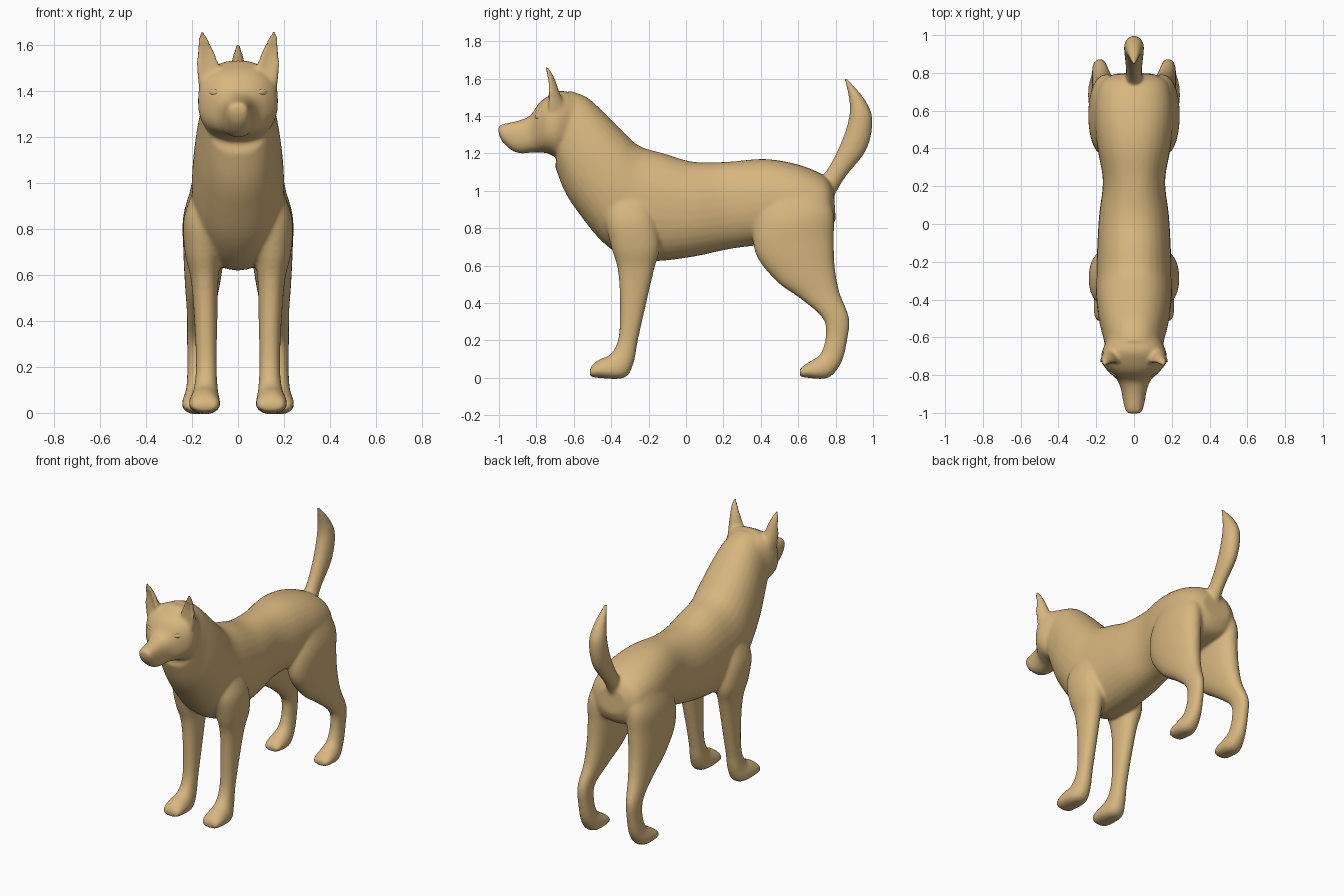
import bpy
import bmesh
from math import sin, cos, pi, copysign
from mathutils import Vector, Matrix

old = bpy.data.objects.get("Cube")
if old:
    bpy.data.objects.remove(old, do_unlink=True)

fur = bpy.data.materials.new("tan fur")
fur.use_nodes = True
color = (0.68, 0.47, 0.21, 1)
fur.diffuse_color = color
fur.node_tree.nodes["Principled BSDF"].inputs["Base Color"].default_value = color

SIDES = 32
STEPS = 5


def spline(a, b, c, d, t):
    """Smooth curve value between b and c."""
    return b + t * (c - a + t * (2 * a - 5 * b + 4 * c - d + t * (3 * (b - c) + d - a))) / 2


def squash(v, power):
    return copysign(abs(v) ** (2 / power), v)


def loft(bm, sections, side=1, power=2.0, cup=0.0):
    """Skin rings given as (y, z) of one edge, (y, z) of the other, half width, centre x."""
    rows = [tuple(s) + (0,) * (6 - len(s)) for s in sections]
    rows = [rows[0]] + rows + [rows[-1]]
    dense = []
    for a, b, c, d in zip(rows, rows[1:], rows[2:], rows[3:]):
        for k in range(STEPS):
            dense.append([spline(*v, k / STEPS) for v in zip(a, b, c, d)])
    dense.append(rows[-1])
    rings = []
    for y1, z1, y2, z2, width, cx in dense:
        mid = Vector((side * cx, (y1 + y2) / 2, (z1 + z2) / 2))
        half = Vector((0, (y1 - y2) / 2, (z1 - z2) / 2))
        ring = []
        for i in range(SIDES):
            c, s = cos(2 * pi * i / SIDES), sin(2 * pi * i / SIDES)
            p = mid + half * squash(c, power) + Vector((width * squash(s, power), 0, 0))
            p.y -= cup * width * s * s
            ring.append(bm.verts.new(p))
        rings.append(ring)
    for r, q in zip(rings, rings[1:]):
        for i in range(SIDES):
            j = (i + 1) % SIDES
            bm.faces.new((r[i], r[j], q[j], q[i]))
    bm.faces.new(rings[0])
    bm.faces.new(rings[-1])


def finish(bm, name):
    bmesh.ops.recalc_face_normals(bm, faces=bm.faces)
    for f in bm.faces:
        f.smooth = True
    mesh = bpy.data.meshes.new(name)
    bm.to_mesh(mesh)
    bm.free()
    mesh.materials.append(fur)
    obj = bpy.data.objects.new(name, mesh)
    bpy.context.collection.objects.link(obj)
    return obj


def ellipsoid(name, place, size, turn=0.0):
    bm = bmesh.new()
    bmesh.ops.create_uvsphere(bm, u_segments=24, v_segments=16, radius=1,
                              matrix=Matrix.Translation(place) @ Matrix.Rotation(turn, 4, "Z")
                              @ Matrix.Diagonal((*size, 1)))
    return finish(bm, name)


# Torso and neck, from rump to skull
torso = [
    (.79, 1.01, .80, .85, .10), (.74, 1.08, .75, .77, .18),
    (.6, 1.14, .58, .73, .21), (.42, 1.17, .4, .71, .195),
    (.22, 1.155, .24, .69, .165), (.04, 1.155, .05, .65, .185),
    (-.12, 1.2, -.14, .625, .195), (-.25, 1.24, -.3, .63, .2),
    (-.34, 1.32, -.45, .73, .2), (-.44, 1.42, -.58, .89, .185),
    (-.53, 1.5, -.65, 1.0, .165), (-.62, 1.535, -.7, 1.13, .15),
]
# Head, from skull to muzzle tip
head = [
    (-.56, 1.5, -.62, 1.2, .13), (-.66, 1.535, -.69, 1.18, .17),
    (-.73, 1.51, -.74, 1.2, .17), (-.785, 1.47, -.78, 1.205, .135),
    (-.83, 1.405, -.82, 1.205, .09), (-.88, 1.38, -.88, 1.2, .068),
    (-.94, 1.365, -.93, 1.215, .058), (-.985, 1.355, -.98, 1.26, .047),
    (-1.005, 1.34, -1.0, 1.3, .035),
]
# Tail, from root to tip
tail = [
    (.7, 1.04, .78, .95, .05), (.765, 1.13, .85, 1.07, .042),
    (.834, 1.27, .965, 1.22, .05), (.873, 1.4, .997, 1.38, .052),
    (.87, 1.5, .955, 1.49, .037), (.845, 1.6, .862, 1.6, .012),
]
# Front leg, from shoulder to toes
front_leg = [
    (-.4, 1.0, -.2, 1.0, .06, .12), (-.43, .85, -.16, .85, .088, .148),
    (-.4, .7, -.14, .7, .08, .152), (-.365, .58, -.17, .58, .06, .145),
    (-.353, .4, -.212, .4, .05, .14), (-.36, .22, -.257, .2, .045, .138),
    (-.4, .13, -.28, .08, .052, .14), (-.46, .1, -.33, .0, .066, .145),
    (-.495, .075, -.47, .0, .066, .145), (-.515, .045, -.515, .01, .05, .145),
]
# Hind leg, from hip to toes
hind_leg = [
    (.46, 1.04, .75, 1.0, .07, .12), (.37, .84, .79, .88, .096, .142),
    (.37, .67, .79, .74, .09, .148), (.48, .52, .795, .6, .076, .155),
    (.61, .425, .82, .46, .058, .165), (.73, .32, .872, .32, .042, .18),
    (.747, .22, .862, .2, .04, .18), (.72, .13, .83, .08, .046, .18),
    (.675, .095, .76, .0, .06, .182), (.635, .07, .65, .0, .06, .182),
    (.608, .045, .608, .01, .045, .182),
]
# Upright cupped ear, from root to tip
ear = [
    (-.735, 1.42, -.63, 1.42, .05, .12), (-.73, 1.5, -.665, 1.5, .05, .13),
    (-.73, 1.57, -.69, 1.57, .038, .14), (-.74, 1.62, -.71, 1.62, .024, .15),
    (-.755, 1.66, -.735, 1.66, .01, .157),
]

body = bmesh.new()
loft(body, torso, power=2.2)
loft(body, head, power=2.4)
loft(body, tail)
for side in (1, -1):
    loft(body, front_leg, side, power=2.2)
    loft(body, hind_leg, side, power=2.2)
    loft(body, ear, side, cup=0.6)
dog = finish(body, "dog_body")

# Fuse the overlapping parts into one soft skin
fuse = dog.modifiers.new("fuse", "REMESH")
fuse.mode = "VOXEL"
fuse.voxel_size = 0.01
fuse.use_smooth_shade = True
soften = dog.modifiers.new("soften", "SMOOTH")
soften.factor = 0.5
soften.iterations = 8

# Eyes and nose pad
for side, label in ((1, "left"), (-1, "right")):
    ellipsoid(label + "_eye", (side * .105, -.785, 1.395), (.03, .016, .016), side * .7)
ellipsoid("nose", (0, -.972, 1.328), (.042, .028, .026))
